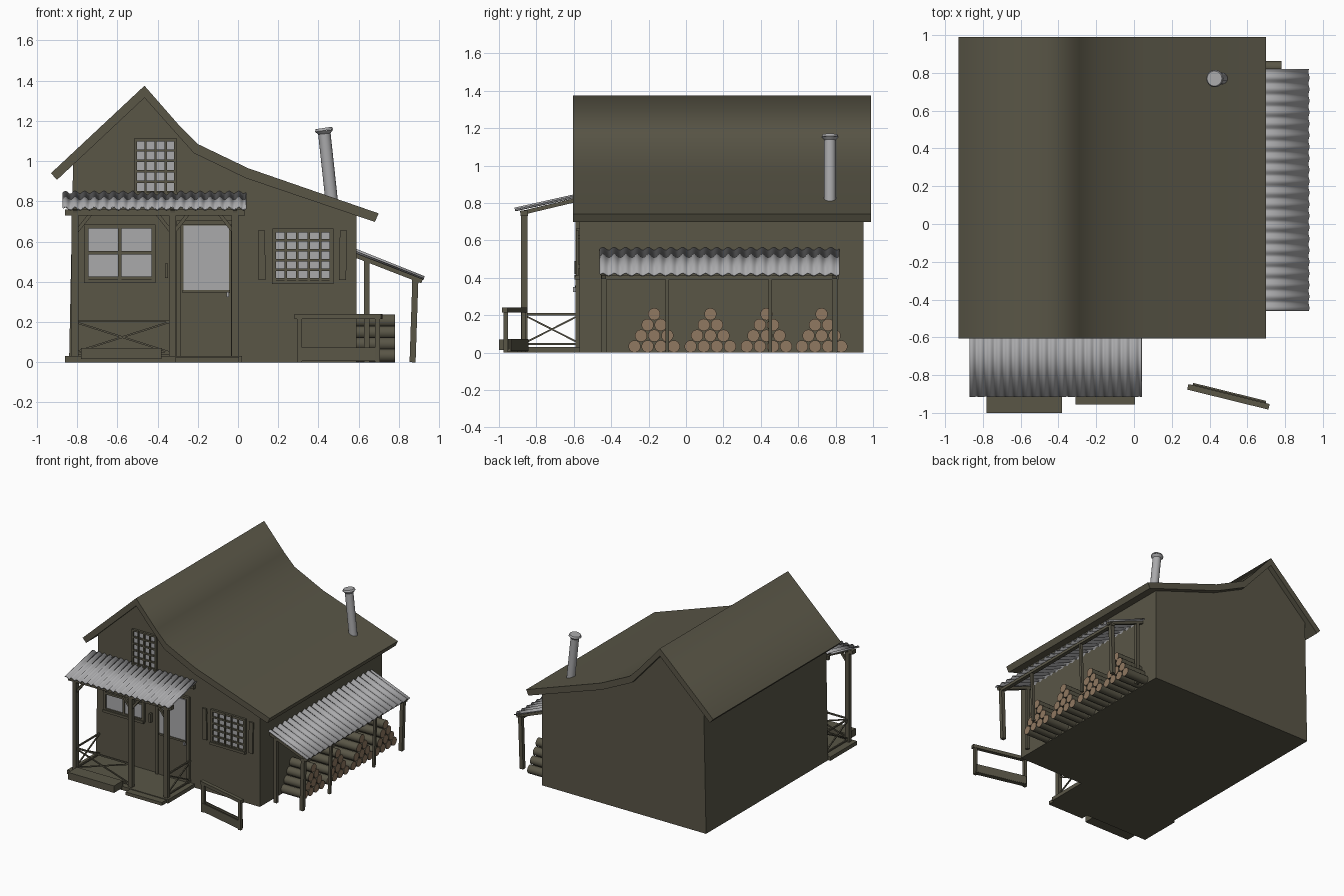
import bpy, bmesh, math
from mathutils import Vector

if "Cube" in bpy.data.objects:
    bpy.data.objects.remove(bpy.data.objects["Cube"])


def material(name, rgb):
    m = bpy.data.materials.new(name)
    m.diffuse_color = (*rgb, 1)
    m.use_nodes = True
    m.node_tree.nodes["Principled BSDF"].inputs["Base Color"].default_value = m.diffuse_color
    return m


WOOD = material("dark olive wood", (0.10, 0.092, 0.062))
GREY = material("pale grey metal and glass", (0.40, 0.40, 0.41))
CUT = material("cut log brown", (0.28, 0.19, 0.12))


def finish(name, bm, *mats):
    bmesh.ops.recalc_face_normals(bm, faces=bm.faces)
    me = bpy.data.meshes.new(name)
    bm.to_mesh(me)
    bm.free()
    for m in mats:
        me.materials.append(m)
    ob = bpy.data.objects.new(name, me)
    bpy.context.collection.objects.link(ob)
    return ob


def box(name, x0, x1, y0, y1, z0, z1, mat=WOOD):
    bm = bmesh.new()
    bmesh.ops.create_cube(bm, size=1)
    for v in bm.verts:
        v.co = ((x0 + x1) / 2 + v.co.x * (x1 - x0),
                (y0 + y1) / 2 + v.co.y * (y1 - y0),
                (z0 + z1) / 2 + v.co.z * (z1 - z0))
    return finish(name, bm, mat)


def bar(name, p, q, w, h=None, mat=WOOD):
    """Square-section beam from p to q."""
    p, q = Vector(p), Vector(q)
    ob = box(name, -w / 2, w / 2, -(h or w) / 2, (h or w) / 2, -0.5, 0.5, mat)
    d = q - p
    for v in ob.data.vertices:
        v.co.z *= d.length
    ob.rotation_mode = 'QUATERNION'
    ob.rotation_quaternion = d.to_track_quat('Z', 'Y')
    ob.location = (p + q) / 2
    return ob


def rod(name, p, q, r1, r2, sides, *mats):
    """Round rod; a second material goes on the end caps."""
    p, q = Vector(p), Vector(q)
    d = q - p
    bm = bmesh.new()
    bmesh.ops.create_cone(bm, cap_ends=True, segments=sides, radius1=r1, radius2=r2, depth=d.length)
    for f in bm.faces:
        cap = len(f.verts) > 4
        f.smooth = not cap
        f.material_index = 1 if cap and len(mats) > 1 else 0
    ob = finish(name, bm, *mats)
    ob.rotation_mode = 'QUATERNION'
    ob.rotation_quaternion = d.to_track_quat('Z', 'Y')
    ob.location = (p + q) / 2
    return ob


def extrude_profile(name, pts, y0, y1, smooth_edges=0):
    """Extrude an xz outline along y; the first smooth_edges sides are smooth."""
    bm = bmesh.new()
    a = [bm.verts.new((x, y0, z)) for x, z in pts]
    b = [bm.verts.new((x, y1, z)) for x, z in pts]
    n = len(pts)
    bm.faces.new(a)
    bm.faces.new(b)
    for i in range(n):
        f = bm.faces.new((a[i], a[(i + 1) % n], b[(i + 1) % n], b[i]))
        f.smooth = i < smooth_edges
    return finish(name, bm, WOOD)


def corrugated(name, start, along, down, waves, amp):
    """Wavy sheet: waves run along one edge, straight down the slope."""
    start, along, down = Vector(start), Vector(along), Vector(down)
    up = along.cross(down).normalized()
    if up.z < 0:
        up = -up
    bm = bmesh.new()
    n = waves * 8
    rows = []
    for i in range(n + 1):
        p = start + along * i / n + up * amp * math.sin(i / 8 * math.tau)
        rows.append((bm.verts.new(p), bm.verts.new(p + down)))
    for (a, b), (c, d) in zip(rows, rows[1:]):
        bm.faces.new((a, b, d, c)).smooth = True
    ob = finish(name, bm, GREY)
    mod = ob.modifiers.new("thickness", 'SOLIDIFY')
    mod.thickness = 0.006
    mod.offset = 0
    return ob


def window(name, x0, x1, z0, z1, cols, rows, w, bw):
    """Glass plate, frame and glazing bars on the front wall."""
    box(name + "_glass", x0, x1, F - 0.006, F + 0.002, z0, z1, GREY)
    for i in range(cols + 1):
        x = x0 + (x1 - x0) * i / cols
        t = w if i in (0, cols) else bw
        box(name + "_upright", x - t / 2, x + t / 2, F - 0.018, F, z0 - w / 2, z1 + w / 2)
    for i in range(rows + 1):
        z = z0 + (z1 - z0) * i / rows
        t = w if i in (0, rows) else bw
        box(name + "_crossbar", x0, x1, F - 0.017, F, z - t / 2, z + t / 2)
    box(name + "_sill", x0 - 0.01, x1 + 0.01, F - 0.025, F, z0 - 0.02, z0)


F = -0.57  # front wall plane

# House body and roof
extrude_profile("house_walls", [(-0.84, 0), (0.59, 0), (0.59, 0.735), (0.04, 0.925),
                (-0.21, 1.045), (-0.465, 1.325), (-0.82, 0.985)], F, 0.95)
extrude_profile("main_roof", [(-0.93, 0.94), (-0.465, 1.375), (-0.29, 1.175), (-0.2, 1.085),
                (0.05, 0.965), (0.70, 0.74), (0.68, 0.698), (0.04, 0.915), (-0.22, 1.04),
                (-0.465, 1.315), (-0.90, 0.907)], -0.605, 0.99, 5)

# Stove pipe
rod("stove_pipe", (0.468, 0.77, 0.78), (0.428, 0.77, 1.15), 0.031, 0.031, 16, GREY)
rod("pipe_flare", (0.43, 0.77, 1.135), (0.428, 0.77, 1.152), 0.03, 0.046, 16, GREY)
rod("pipe_cap", (0.428, 0.77, 1.152), (0.426, 0.77, 1.165), 0.046, 0.04, 16, GREY)

# Windows, door and shutters
window("left_window", -0.755, -0.42, 0.415, 0.675, 2, 2, 0.022, 0.016)
window("right_window", 0.18, 0.465, 0.41, 0.655, 5, 5, 0.018, 0.012)
window("gable_window", -0.51, -0.31, 0.845, 1.105, 4, 5, 0.014, 0.012)
box("door", -0.285, -0.03, F - 0.012, F, 0.03, 0.69)
box("door_glass", -0.27, -0.045, F - 0.019, F - 0.011, 0.36, 0.68, GREY)
box("door_sill_bar", -0.275, -0.04, F - 0.024, F, 0.345, 0.36)
for x in (-0.295, -0.025):
    box("door_jamb", x - 0.01, x + 0.01, F - 0.02, F, 0.03, 0.70)
box("door_lintel", -0.305, -0.015, F - 0.02, F, 0.685, 0.705)
box("door_handle", -0.056, -0.044, F - 0.035, F, 0.325, 0.35, GREY)
box("wall_hook", -0.362, -0.348, F - 0.025, F, 0.42, 0.49)
for x, dx in ((0.12, -0.012), (0.52, 0.012)):
    bar("shutter", (x, F - 0.012, 0.41), (x + dx / 3, F - 0.012, 0.655), 0.012, 0.035)
    for z in (0.45, 0.61):
        box("shutter_hinge", x - 0.012, x + 0.012, F - 0.012, F, z, z + 0.02)

# Porch floor, steps
box("porch_floor", -0.86, 0.02, -0.90, F, 0, 0.03)
box("porch_bench_step", -0.78, -0.38, -1.0, -0.89, 0.015, 0.07)
box("door_step", -0.31, 0.005, -0.955, -0.89, 0.0, 0.025)

# Porch posts, braces, rafters and beam
PY = -0.865
for x in (-0.81, -0.325, -0.015):
    box("porch_post", x - 0.017, x + 0.017, PY - 0.017, PY + 0.017, 0.02, 0.735)
    bar("porch_rafter", (x, PY - 0.02, 0.745), (x, F, 0.82), 0.022)
    for s in (-1, 1):
        if -0.86 < x + s * 0.07 < 0.03:
            bar("post_brace", (x, PY, 0.64), (x + s * 0.075, PY, 0.735), 0.018)
box("porch_beam", -0.86, 0.035, PY - 0.02, PY + 0.02, 0.73, 0.76)
box("wall_beam", -0.84, 0.03, F - 0.025, F, 0.785, 0.815)
corrugated("porch_tin_roof", (-0.87, -0.57, 0.842), (0.91, 0, 0), (0, -0.345, -0.077), 19, 0.007)


# Porch railings with crossed braces
def railing(p, q):
    (x0, y0), (x1, y1) = p, q
    bar("rail_top", (x0, y0, 0.205), (x1, y1, 0.205), 0.011)
    bar("rail_bottom", (x0, y0, 0.045), (x1, y1, 0.045), 0.011)
    bar("rail_cross", (x0, y0, 0.05), (x1, y1, 0.2), 0.009)
    bar("rail_cross", (x0, y0, 0.2), (x1, y1, 0.05), 0.009)


railing((-0.81, PY), (-0.34, PY))
railing((-0.81, PY), (-0.81, F))
railing((-0.015, PY), (-0.015, F))

# Firewood shelter
for y in (-0.44, -0.10, 0.45, 0.795):
    bar("shelter_post", (0.868, y, 0), (0.882, y, 0.415), 0.03 if abs(y - 0.17) > 0.5 else 0.02)
for y in (-0.44, 0.795):
    bar("shelter_inner_post", (0.64, y, 0), (0.64, y, 0.51), 0.026)
    bar("shelter_rafter", (0.58, y, 0.533), (0.915, y, 0.403), 0.022)
box("shelter_beam", 0.865, 0.895, -0.455, 0.815, 0.39, 0.412)
corrugated("shelter_tin_roof", (0.58, -0.46, 0.556), (0, 1.28, 0), (0.345, 0, -0.138), 21, 0.007)

# Stacked log pyramids
for cy in (-0.17, 0.13, 0.43, 0.725):
    for row in range(4):
        for i in range(4 - row):
            y = cy + (i - (3 - row) / 2) * 0.07
            z = 0.033 + row * 0.0575
            rod("log", (0.585, y, z), (0.78, y, z), 0.033, 0.033, 14, WOOD, CUT)

# Hitching rail with low trough, set at a slant
a, b = Vector((0.285, -0.862, 0)), Vector((0.715, -0.968, 0))
side = Vector((b.y - a.y, a.x - b.x, 0)).normalized()
if side.y < 0:
    side = -side
Z = Vector((0, 0, 1))
bar("hitch_rail", a + Z * 0.228, b + Z * 0.228, 0.03, 0.026)
for t in (0.05, 0.95):
    p = a.lerp(b, t)
    bar("hitch_post", p, p + Z * 0.22, 0.024)
for s in (-0.008, 0.022):
    bar("trough_side", a.lerp(b, 0.05) + side * s + Z * 0.04,
        a.lerp(b, 0.95) + side * s + Z * 0.04, 0.01, 0.065)
bar("trough_base", a.lerp(b, 0.05) + side * 0.007 + Z * 0.012,
    a.lerp(b, 0.95) + side * 0.007 + Z * 0.012, 0.035, 0.012)
